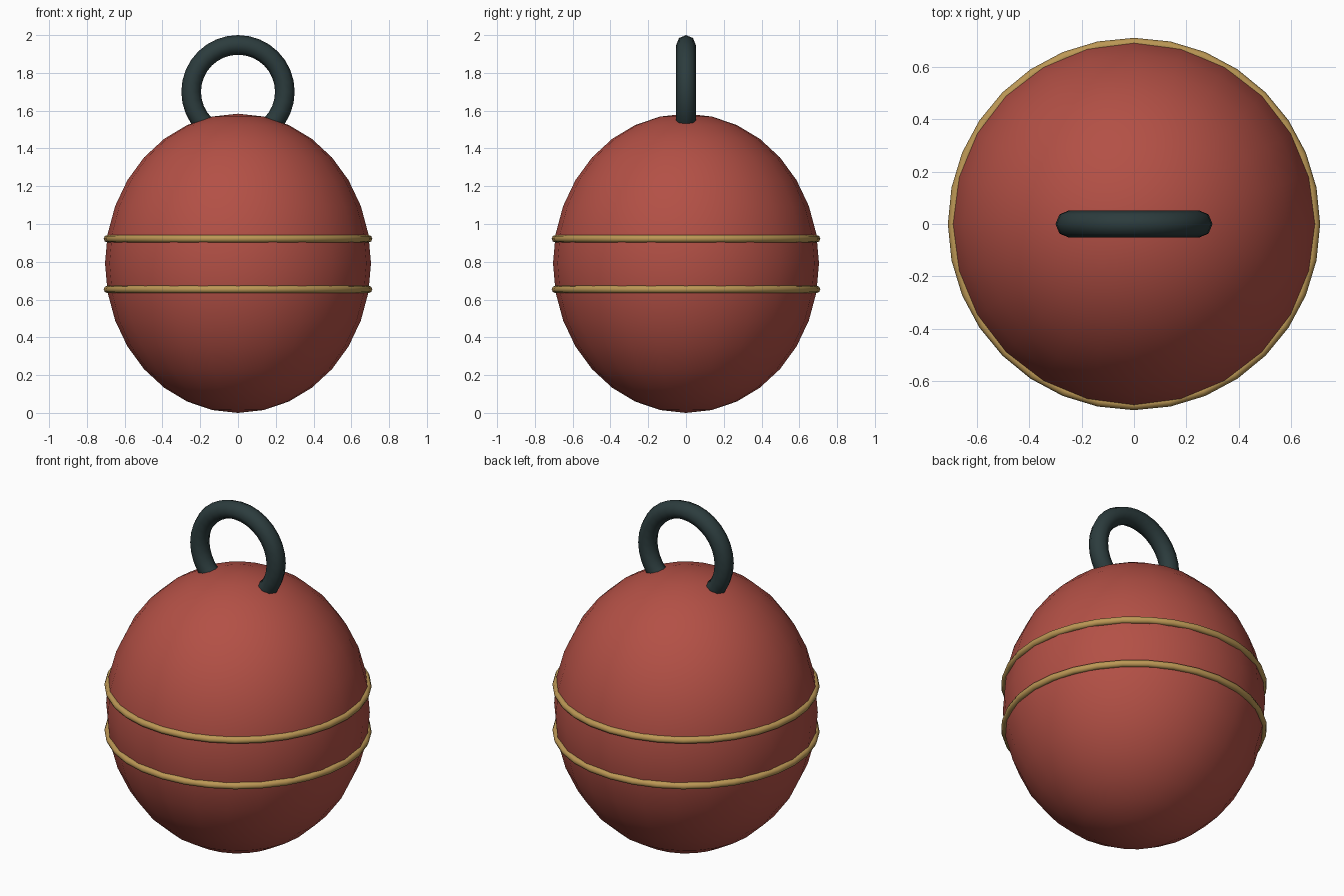
import bpy
import math

if "Cube" in bpy.data.objects:
    bpy.data.objects.remove(bpy.data.objects["Cube"])


def material(name, color):
    m = bpy.data.materials.new(name)
    m.diffuse_color = (*color, 1)
    m.use_nodes = True
    m.node_tree.nodes["Principled BSDF"].inputs["Base Color"].default_value = m.diffuse_color
    return m


red = material("brick red", (0.45, 0.08, 0.06))
gold = material("old gold", (0.50, 0.31, 0.09))
dark = material("dark slate", (0.025, 0.045, 0.047))


def finish(name, mat):
    ob = bpy.context.object
    ob.name = name
    ob.data.materials.append(mat)
    bpy.ops.object.transform_apply(location=False, rotation=True, scale=True)
    bpy.ops.object.shade_smooth()
    return ob


MID = 0.792  # height of the body's centre

# Slightly tall round body
bpy.ops.mesh.primitive_uv_sphere_add(segments=24, ring_count=16, radius=1,
                                     location=(0, 0, MID))
bpy.context.object.scale = (0.704, 0.704, 0.792)
finish("body", red)

# Two thin bands either side of the equator
for name, side in (("upper_band", 1), ("lower_band", -1)):
    bpy.ops.mesh.primitive_torus_add(major_segments=32, minor_segments=8,
                                     major_radius=0.691, minor_radius=0.02,
                                     location=(0, 0, MID - 0.004 + side * 0.134))
    finish(name, gold)

# Upright carrying ring, its lower part sunk into the body
bpy.ops.mesh.primitive_torus_add(major_segments=32, minor_segments=8,
                                 major_radius=0.248, minor_radius=0.052,
                                 location=(0, 0, 1.70),
                                 rotation=(math.pi / 2, 0, 0))
finish("handle_ring", dark)
